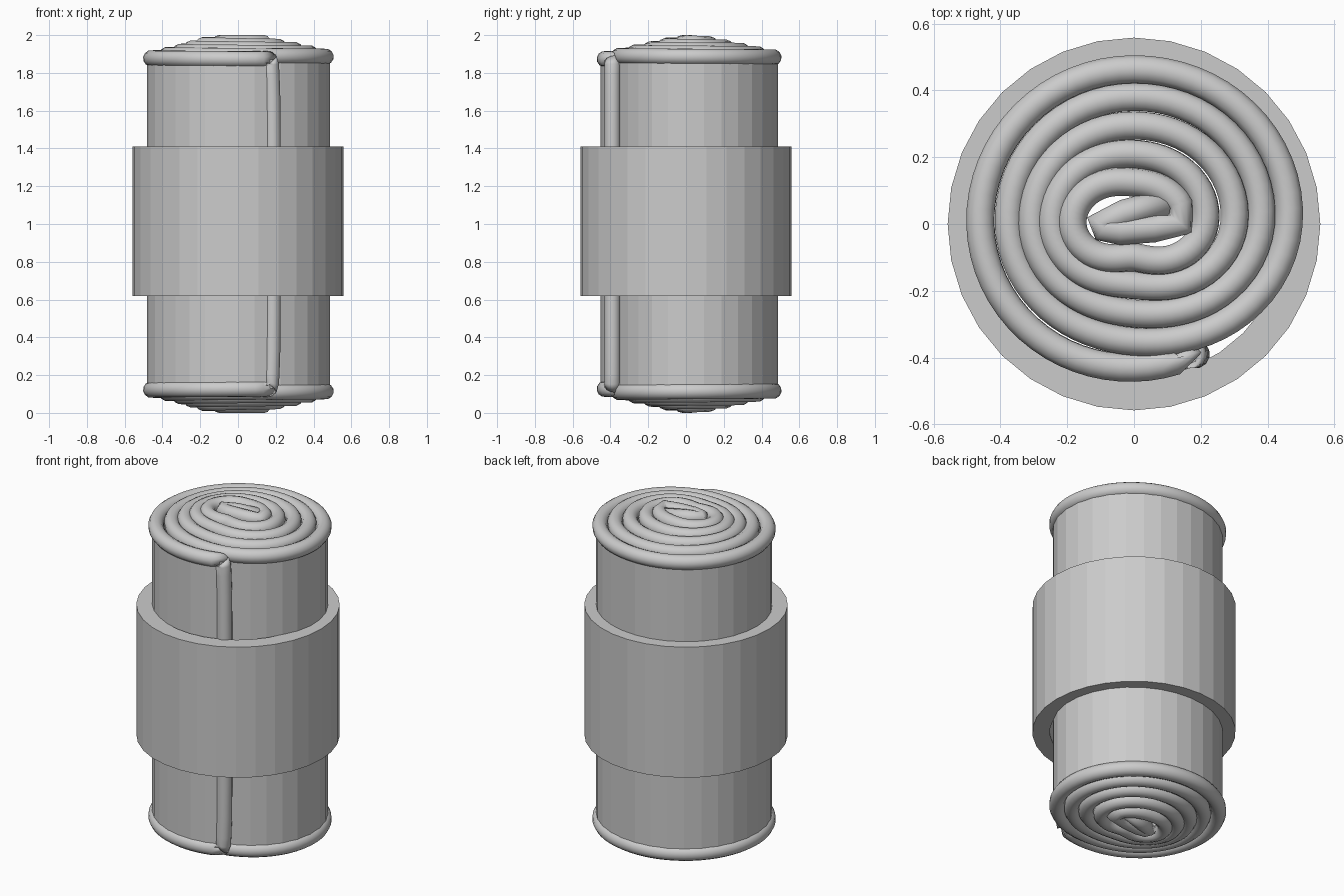
import bpy
from math import sin, cos, pi, floor

if "Cube" in bpy.data.objects:
    bpy.data.objects.remove(bpy.data.objects["Cube"])

# Spiral radius at each quarter turn, clockwise from the front (index 0 = -1 quarter)
R = [.43, .43, .46, .463, .463, .352, .375, .38, .38, .268, .305, .295, .30,
     .183, .245, .21, .212, .10, .185, .125, .155]
START, END, STEP = -0.27, 18.8, 0.125
TUBE = 0.043


def radius(t):
    """Smooth interpolation of the radius list."""
    i = floor(t)
    f = t - i
    p = [R[max(0, min(len(R) - 1, i + 1 + k))] for k in (-1, 0, 1, 2)]
    return 0.5 * (2 * p[1] + (p[2] - p[0]) * f
                  + (2 * p[0] - 5 * p[1] + 4 * p[2] - p[3]) * f * f
                  + (3 * p[1] - p[0] - 3 * p[2] + p[3]) * f ** 3)


def spiral(step):
    pts = []
    ts = [START] + [k * step for k in range(floor(START / step) + 1, int(END / step) + 1)]
    for t in ts:
        a = -pi / 2 - t * pi / 2
        r = radius(t)
        pts.append((r * cos(a), r * sin(a), 1.873 + 0.0043 * t))
    # folded core of the roll
    z = 1.957
    pts += [(.14, .0, z), (.06, -.012, z), (-.04, -.02, z), (-.09, -.012, z),
            (-.10, .005, z), (-.03, .03, z), (.08, .06, z)]
    return pts


def mesh_object(name, verts, faces):
    me = bpy.data.meshes.new(name)
    me.from_pydata(verts, [], faces)
    me.update()
    ob = bpy.data.objects.new(name, me)
    bpy.context.collection.objects.link(ob)
    return ob


# Rolled sheet: flat-faced wall along the spiral
path = spiral(STEP)
n = len(path)
verts = [(x, y, 2 - z) for x, y, z in path] + path
sheet = mesh_object("rolled_sheet", verts,
                    [(i, i + 1, n + i + 1, n + i) for i in range(n - 1)])
solid = sheet.modifiers.new("thickness", 'SOLIDIFY')
solid.thickness = 0.046
solid.offset = 0

# Rounded hem: top spiral, down the outer edge, bottom spiral, closed in the core
fine = spiral(STEP / 2)
x, y, z = fine[0]
edge = [(x - .006, y, z - .008), (x - .001, y, z - .03), (x + .002, y, z - .08),
        (x + .006, y, z - .2), (x + .008, y, z - .4)]
loop = fine[:0:-1] + [(x - .025, y - .008, z)] + edge
loop += [(px, py, 2 - pz) for px, py, pz in reversed(loop)]
cu = bpy.data.curves.new("hem", 'CURVE')
cu.dimensions = '3D'
cu.bevel_depth = TUBE
cu.bevel_resolution = 4
cu.use_fill_caps = True
sp = cu.splines.new('POLY')
sp.points.add(len(loop) - 1)
for p, co in zip(sp.points, loop):
    p.co = (*co, 1)
sp.use_cyclic_u = True
sp.use_smooth = True
hem = bpy.data.objects.new("hem", cu)
bpy.context.collection.objects.link(hem)

# Wide band around the roll: square-section ring with 32 sides
N = 32
profile = [(.558, .62), (.558, 1.41), (.462, 1.41), (.462, .62)]
verts = [(r * cos(2 * pi * i / N), r * sin(2 * pi * i / N), h)
         for i in range(N) for r, h in profile]
faces = []
for i in range(N):
    j = (i + 1) % N
    for k in range(4):
        m = (k + 1) % 4
        faces.append((4 * i + k, 4 * j + k, 4 * j + m, 4 * i + m))
mesh_object("band", verts, faces)
